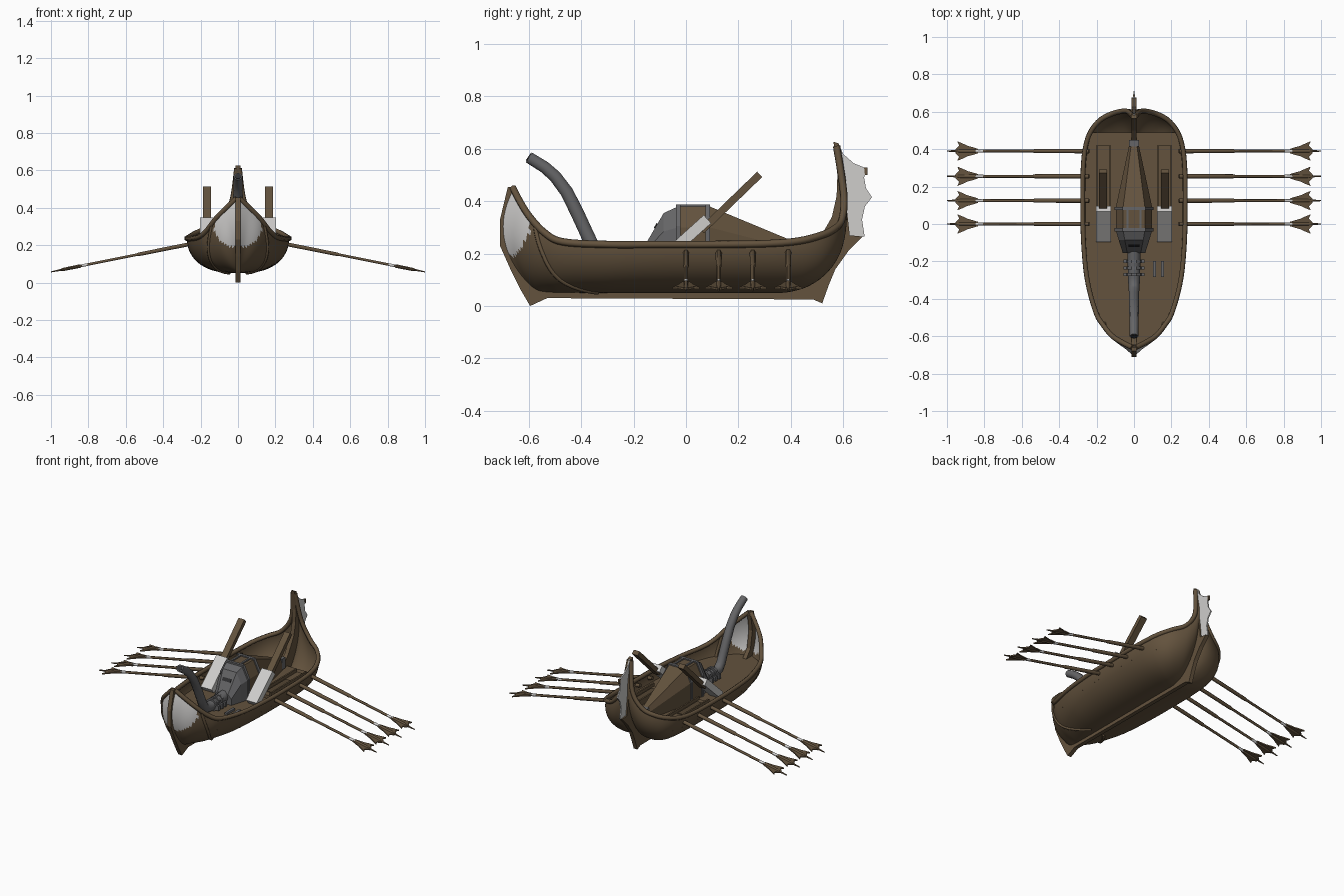
import bpy, bmesh, math
from mathutils import Vector, Matrix

if "Cube" in bpy.data.objects:
    bpy.data.objects.remove(bpy.data.objects["Cube"])

def mat(name, c):
    m = bpy.data.materials.new(name)
    m.diffuse_color = (*c, 1)
    m.use_nodes = True
    m.node_tree.nodes["Principled BSDF"].inputs["Base Color"].default_value = m.diffuse_color
    return m

WOOD = mat("brown wood", (0.125, 0.085, 0.047))
DARKWOOD = mat("dark wood", (0.085, 0.058, 0.032))
METAL = mat("grey metal", (0.13, 0.13, 0.135))
DARK = mat("dark metal", (0.03, 0.03, 0.032))
WHITE = mat("off white", (0.62, 0.61, 0.60))

def add(name, verts, faces, mats, smooth=False):
    me = bpy.data.meshes.new(name)
    me.from_pydata([tuple(v) for v in verts], [], faces)
    bm = bmesh.new()
    bm.from_mesh(me)
    bmesh.ops.recalc_face_normals(bm, faces=bm.faces)
    bm.to_mesh(me)
    bm.free()
    for m in (mats if isinstance(mats, list) else [mats]):
        me.materials.append(m)
    for p in me.polygons:
        p.use_smooth = smooth
    o = bpy.data.objects.new(name, me)
    bpy.context.collection.objects.link(o)
    return o

def loft(name, rings, m, caps=True):
    n = len(rings[0])
    verts = [v for r in rings for v in r]
    faces = [(i*n+j, i*n+(j+1) % n, (i+1)*n+(j+1) % n, (i+1)*n+j)
             for i in range(len(rings)-1) for j in range(n)]
    if caps:
        faces += [tuple(range(n)), tuple(range((len(rings)-1)*n, len(rings)*n))]
    return add(name, verts, faces, m)

def box(name, c, size, m, rx=0.0):
    R = Matrix.Rotation(rx, 3, 'X')
    sx, sy, sz = (s/2 for s in size)
    ring = lambda y: [Vector(c) + R @ Vector((a*sx, y, b*sz))
                      for a, b in ((-1, -1), (1, -1), (1, 1), (-1, 1))]
    return loft(name, [ring(-sy), ring(sy)], m)

def plate(name, outline, t, m):
    """yz outline with thickness t across x"""
    return loft(name, [[(s*t/2, y, z) for y, z in outline] for s in (-1, 1)], m)

def tube(name, pts, m, res=2, smooth=True):
    """pts are (x, y, z, radius)"""
    cu = bpy.data.curves.new(name, 'CURVE')
    cu.dimensions = '3D'
    cu.bevel_depth = 1.0
    cu.bevel_resolution = res
    cu.use_fill_caps = True
    sp = cu.splines.new('POLY')
    sp.points.add(len(pts)-1)
    for p, (x, y, z, r) in zip(sp.points, pts):
        p.co = (x, y, z, 1)
        p.radius = r
    tmp = bpy.data.objects.new("tmp", cu)
    bpy.context.collection.objects.link(tmp)
    me = bpy.data.meshes.new_from_object(tmp.evaluated_get(bpy.context.evaluated_depsgraph_get()))
    bpy.data.objects.remove(tmp)
    me.materials.clear()
    me.materials.append(m)
    for p in me.polygons:
        p.use_smooth = smooth and len(p.vertices) == 4
    o = bpy.data.objects.new(name, me)
    bpy.context.collection.objects.link(o)
    return o

# hull stations: y at keel, y at mid, y at sheer, z keel, z sheer, half width
ST = [(-.59, -.70, -.66, .06, .45, .008), (-.575, -.665, -.64, .055, .41, .05),
      (-.55, -.62, -.60, .05, .345, .115), (-.51, -.55, -.54, .05, .28, .165),
      (-.46, -.47, -.47, .05, .245, .205), (-.3, -.3, -.3, .05, .235, .25),
      (-.1, -.1, -.1, .05, .235, .27), (.1, .1, .1, .05, .235, .274),
      (.28, .3, .3, .05, .238, .272), (.36, .42, .42, .05, .247, .258),
      (.39, .5, .5, .055, .265, .228), (.41, .545, .56, .06, .29, .175),
      (.425, .575, .595, .065, .33, .10), (.435, .59, .602, .07, .43, .035),
      (.44, .60, .575, .07, .61, .008)]

def station(u):
    i = min(int(u), len(ST)-2)
    t = u - i
    g = lambda k: ST[max(0, min(len(ST)-1, k))]
    return [0.5*(2*b + (c-a)*t + (2*a-5*b+4*c-d)*t*t + (3*b-a-3*c+d)*t**3)
            for a, b, c, d in zip(g(i-1), g(i), g(i+1), g(i+2))]

def hull(u, v):
    yb, ym, yt, zb, zt, w = station(u)
    s, v = (-1 if v < 0 else 1), abs(v)
    a = v*math.pi/2
    t = max(0, min(1, w/.25))
    fz = t*(1-math.cos(a)) + (1-t)*v
    y = yb*(1-v)*(1-2*v) + 4*ym*v*(1-v) + yt*v*(2*v-1)
    return Vector((s*max(w, .004)*math.sin(a)**(1-.25*t), y, zb+(zt-zb)*fz))

# hull shell with painted bow panels
U = [i*14/84 for i in range(85)]
NV = 40
grid = [[hull(u, -1+2*j/NV) for j in range(NV+1)] for u in U]
W = NV+1
shell = add("hull", [p for r in grid for p in r],
            [(i*W+j, i*W+j+1, (i+1)*W+j+1, (i+1)*W+j) for i in range(84) for j in range(NV)],
            [WOOD, WHITE], True)
for p in shell.data.polygons:
    c = p.center
    if c.y < -.595 and c.z > .2+(c.y+.65)*1.4 and c.z > .19:
        p.material_index = 1

# deck at constant height
DZ = .17
edge = []
for u in U[3:]:
    lo, hi = 0.0, 1.0
    for _ in range(25):
        mid = (lo+hi)/2
        lo, hi = (mid, hi) if hull(u, mid).z < DZ else (lo, mid)
    p = hull(u, lo)
    if p.y < .5:
        edge.append(p)
n = len(edge)
add("deck", [(s*p.x, p.y, DZ) for p in edge for s in (-1, 1)],
    [(2*i, 2*i+1, 2*i+3, 2*i+2) for i in range(n-1)], WOOD)

# gunwale rails, bow straps, inner stringers
for s in (-1, 1):
    tube("gunwale", [(*hull(u, s), .014) for u in U], WOOD, 1)
    strap = [(*hull(2.5+2.3*k/16, s*(.97-.9*k/16)), .009) for k in range(17)]
    tube("bow_strap", strap, WOOD, 1)

# keel with stem and stern post
plate("keel", [(-.68, .455), (-.71, .33), (-.71, .23), (-.67, .14), (-.63, .06), (-.595, 0),
               (-.53, .03), (.485, .025), (.52, .01), (.545, .08), (.57, .14), (.62, .21),
               (.675, .265), (.625, .27), (.615, .36), (.605, .43), (.587, .55), (.583, .62),
               (.563, .627), (.578, .5), (.575, .42), (.557, .34), (.5, .24), (.42, .16),
               (.35, .08), (-.45, .08), (-.56, .12), (-.645, .22), (-.665, .33), (-.655, .40),
               (-.645, .44), (-.66, .455)], .026, WOOD)

# scalloped fin on the stern
plate("stern_fin", [(.583, .62), (.60, .58), (.64, .545), (.69, .525), (.68, .49), (.687, .45),
                    (.71, .415), (.683, .38), (.672, .33), (.682, .265), (.62, .265),
                    (.61, .36), (.60, .43), (.58, .55)], .008, WHITE)
plate("fin_tip", [(.68, .528), (.693, .528), (.693, .50), (.683, .50)], .012, WOOD)

# oars
def oar_z(x):
    return .205 - .2*(x-.26)

BL = [(.835, .012), (.86, .02), (.89, .028), (.915, .04), (.945, .052), (.935, .03), (.955, .01)]
for y in (0, .125, .255, .39):
    for s in (-1, 1):
        P = lambda x, r: (s*x, y, oar_z(x), r)
        tube("oar_shaft", [P(.24, .012), P(.53, .011), P(.54, .008), P(.81, .008)], WOOD, 1)
        tube("oar_band", [P(.805, .0085), P(.845, .0085)], WHITE, 1)
        tube("oar_spike", [P(.845, .011), P(.93, .010), P(.95, .006), P(1.0, .003)], WOOD, 1)
        out = [(x, h) for x, h in BL] + [(x, -h) for x, h in reversed(BL)]
        loft("oar_blade", [[(s*x, y+h, oar_z(x)+dz) for x, h in out] for dz in (-.004, .004)], WOOD)

# engine housing
def sec(y, w, zt):
    zs = DZ + .62*(zt-DZ)
    return [(-w, y, DZ-.02), (-w, y, zs), (-.6*w, y, zt), (.6*w, y, zt), (w, y, zs), (w, y, DZ-.02)]

loft("engine_front", [sec(-.155, .06, .235), sec(-.085, .082, .355), sec(-.03, .098, .38)], METAL)
loft("engine_cover", [sec(-.03, .097, .38), sec(.09, .097, .38), sec(.42, .026, .243)], WOOD)
for y in (-.03, .083):
    loft("engine_band", [sec(y-.009, .103, .387), sec(y+.009, .103, .387)], METAL)
box("tail_cap", (0, .432, .21), (.055, .035, .07), METAL)
box("engine_slot", (0, -.115, .306), (.06, .022, .006), DARK, math.radians(60))
for s in (-1, 1):
    box("top_rib", (s*.035, .025, .383), (.012, .10, .01), METAL)

# exhaust pipe with rings
tube("exhaust_pipe", [(0, -.14, .215, .036), (0, -.22, .205, .034), (0, -.29, .20, .032),
                      (0, -.335, .205, .03), (0, -.36, .235, .028), (0, -.385, .29, .027),
                      (0, -.415, .355, .027), (0, -.455, .435, .026), (0, -.50, .495, .025),
                      (0, -.54, .53, .024), (0, -.60, .567, .023)], METAL, 3)
tube("pipe_bore", [(0, -.600, .567, .017), (0, -.603, .569, .017)], DARK, 3)
for y in (-.20, -.235, -.27):
    tube("pipe_ring", [(0, y-.008, .203, .042), (0, y+.008, .203, .042)], METAL, 3, False)
    for s in (-1, 1):
        box("ring_bolt", (s*.045, y, .195), (.022, .018, .03), METAL)

# foot pedals on one side
for x in (.11, .152):
    box("pedal", (x, -.24, DZ+.008), (.016, .085, .014), METAL)

# side levers, their white housings and low trays
for s in (-1, 1):
    box("lever", (s*.165, .17, .395), (.042, .31, .028), WOOD, math.radians(44))
    box("lever_housing", (s*.163, 0, .258), (.078, .22, .042), WHITE, math.radians(42))
    box("tray", (s*.163, .235, DZ+.01), (.078, .37, .02), WOOD)
    for e in (-1, 1):
        box("tray_rim", (s*.163+e*.035, .235, DZ+.02), (.01, .37, .04), WOOD)
    box("tray_inlay", (s*.163, .19, DZ+.022), (.042, .2, .006), DARKWOOD)
